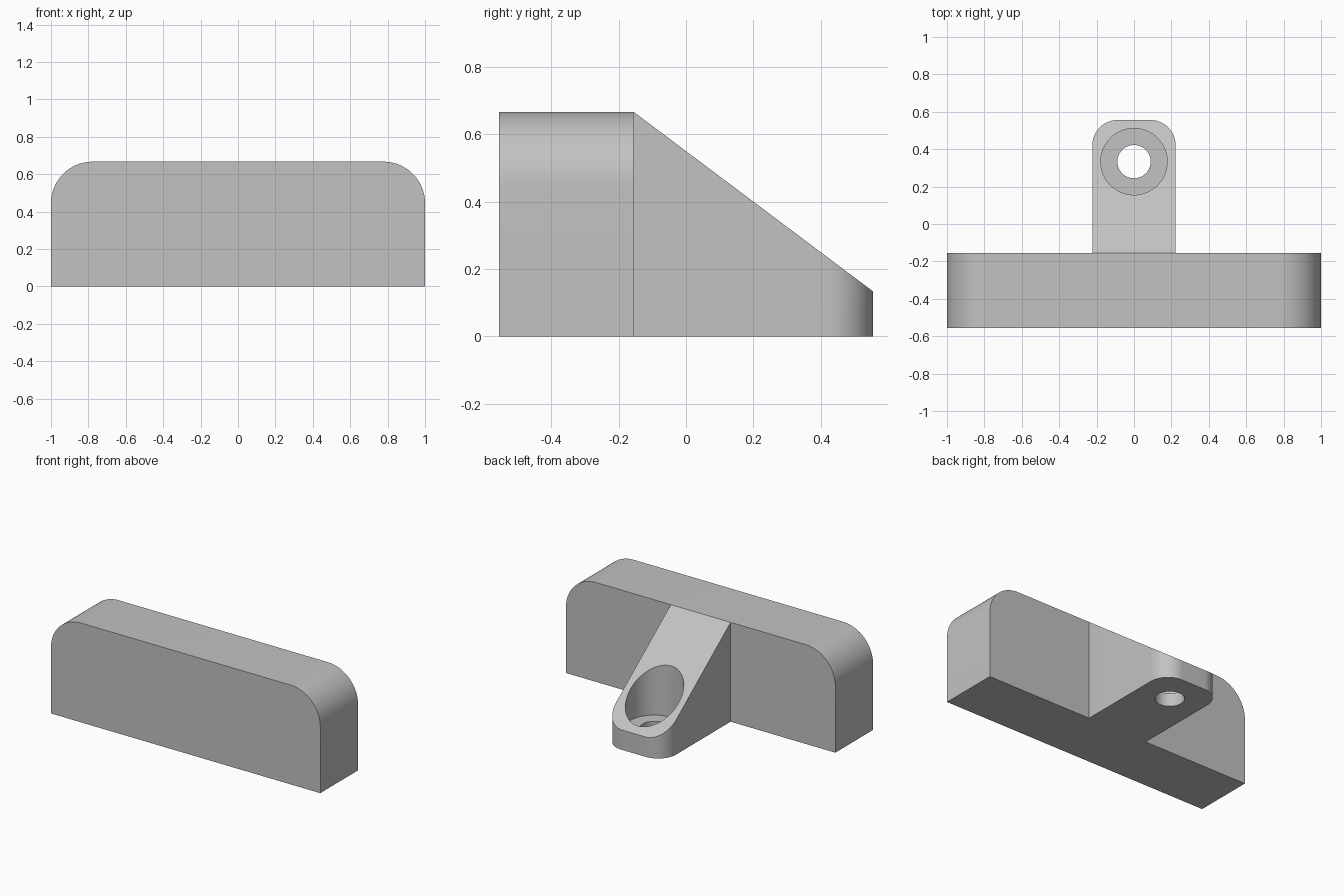
import bpy, bmesh
from math import sin, cos, pi, radians
from mathutils import Vector, Matrix

cube = bpy.data.objects.get("Cube")
if cube:
    bpy.data.objects.remove(cube, do_unlink=True)

U = 1 / 45            # one design unit; the body is 90 units long
FRONT, WALL, BACK = -25, -7, 25

grey = bpy.data.materials.new("light grey")
grey.use_nodes = True
grey.diffuse_color = (0.54, 0.54, 0.54, 1)
grey.node_tree.nodes["Principled BSDF"].inputs["Base Color"].default_value = grey.diffuse_color


def finish(bm, name):
    bmesh.ops.recalc_face_normals(bm, faces=bm.faces)
    bmesh.ops.scale(bm, vec=(U, U, U), verts=bm.verts)
    mesh = bpy.data.meshes.new(name)
    bm.to_mesh(mesh)
    bm.free()
    mesh.materials.append(grey)
    obj = bpy.data.objects.new(name, mesh)
    bpy.context.collection.objects.link(obj)
    return obj


def rounded_outline(half, low, high, radius, steps=24):
    """Rectangle outline whose two upper corners are rounded."""
    pts = [(-half, low), (half, low)]
    for side, start in ((1, 0), (-1, pi / 2)):
        for i in range(steps + 1):
            a = start + pi / 2 * i / steps
            pts.append((side * (half - radius) + radius * cos(a),
                        high - radius + radius * sin(a)))
    return pts


def extrude(name, pts, offset):
    bm = bmesh.new()
    face = bm.faces.new([bm.verts.new(p) for p in pts])
    new = bmesh.ops.extrude_face_region(bm, geom=[face])["geom"]
    moved = [v for v in new if isinstance(v, bmesh.types.BMVert)]
    bmesh.ops.translate(bm, vec=offset, verts=moved)
    return finish(bm, name)


def cylinder(name, radius, start, end):
    start, end = Vector(start), Vector(end)
    axis = end - start
    bm = bmesh.new()
    bmesh.ops.create_cone(bm, cap_ends=True, segments=64, radius1=radius,
                          radius2=radius, depth=axis.length)
    turn = axis.to_track_quat('Z', 'Y').to_matrix().to_4x4()
    bm.transform(Matrix.Translation((start + end) / 2) @ turn)
    return finish(bm, name)


def combine(obj, other, operation):
    mod = obj.modifiers.new(other.name, 'BOOLEAN')
    mod.operation, mod.solver, mod.object = operation, 'EXACT', other
    bpy.context.view_layer.objects.active = obj
    bpy.ops.object.modifier_apply(modifier=mod.name)
    bpy.data.objects.remove(other, do_unlink=True)


# Wide body with rounded upper corners
body = extrude("body", [(x, FRONT, z) for x, z in rounded_outline(45, 0, 30, 10)],
               (0, WALL - FRONT, 0))

# Lug with rounded end, its top sloping down to a thin lip
lug = extrude("mounting_lug", [(x, y, 0) for x, y in rounded_outline(10, WALL, BACK, 6)],
              (0, 0, 30))
slope = extrude("slope_cutter", [(-20, WALL, 30), (-20, BACK + 8, 0),
                                 (-20, BACK + 8, 50), (-20, WALL, 50)], (40, 0, 0))
combine(lug, slope, 'DIFFERENCE')

# Screw hole and head recess through the lug
combine(lug, cylinder("screw_hole", 4, (0, 15, -5), (0, 15, 40)), 'DIFFERENCE')
combine(lug, cylinder("head_recess", 8, (0, 15, 4), (0, 15, 40)), 'DIFFERENCE')

# Two blind holes in the front face
for side in (-1, 1):
    hole = cylinder("pin_hole", 2.4, (side * 37, FRONT - 5, 15), (side * 37, FRONT + 11, 15))
    combine(body, hole, 'DIFFERENCE')

combine(body, lug, 'UNION')
body.name = "wall_bracket"
bpy.ops.object.select_all(action='DESELECT')
body.select_set(True)
bpy.context.view_layer.objects.active = body
bpy.ops.object.shade_smooth_by_angle(angle=radians(25))
